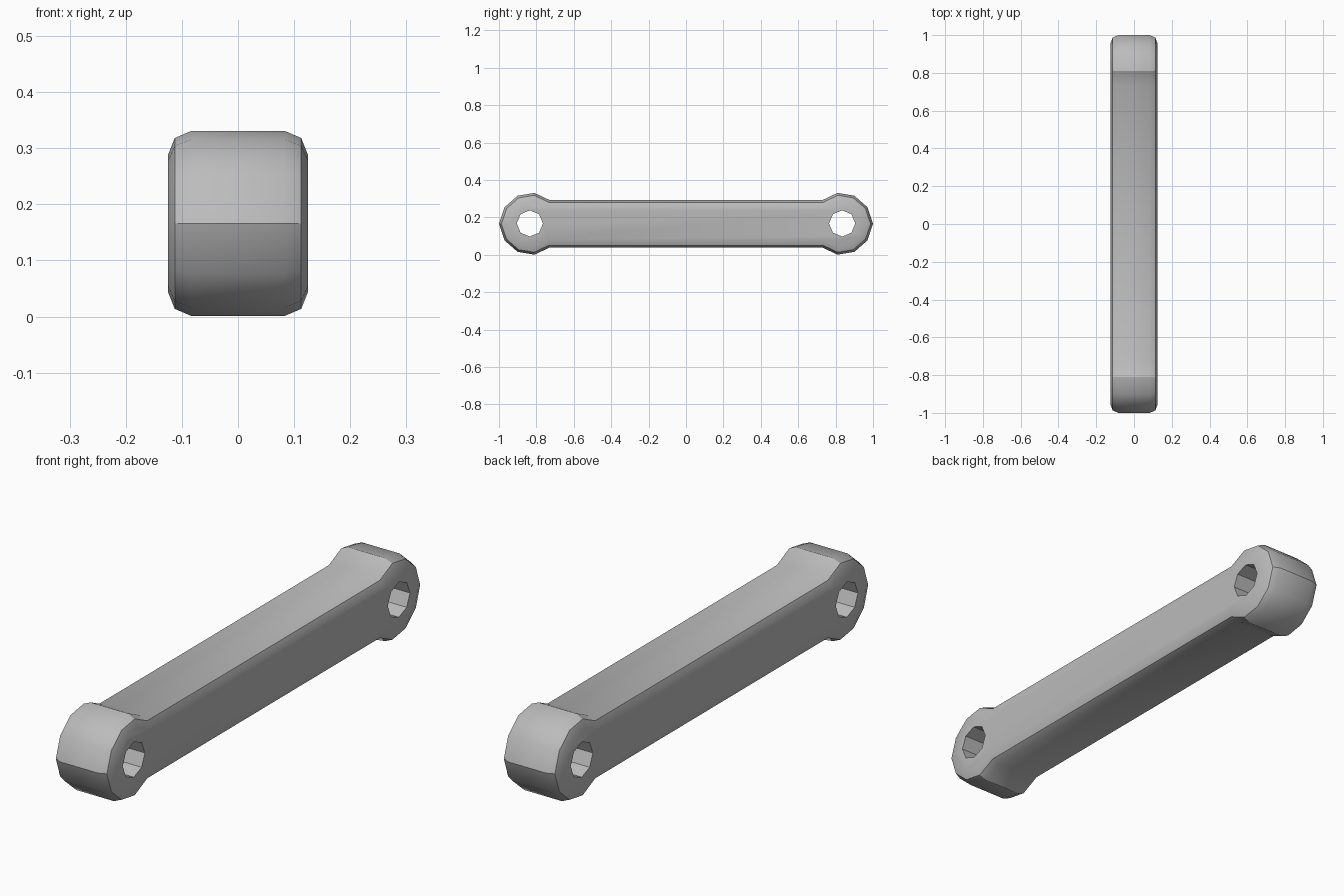
import bpy, bmesh, math
from mathutils import Matrix

cube = bpy.data.objects.get("Cube")
if cube:
    bpy.data.objects.remove(cube, do_unlink=True)

HALF_W, MID_Z, EYE_Y = 0.125, 0.166, 0.835

grey = bpy.data.materials.new("plain_grey")
grey.use_nodes = True
grey.diffuse_color = (0.5, 0.5, 0.5, 1)
grey.node_tree.nodes["Principled BSDF"].inputs["Base Color"].default_value = (0.5, 0.5, 0.5, 1)


def add_object(name, bm):
    bmesh.ops.recalc_face_normals(bm, faces=bm.faces)
    mesh = bpy.data.meshes.new(name)
    bm.to_mesh(mesh)
    bm.free()
    obj = bpy.data.objects.new(name, mesh)
    obj.data.materials.append(grey)
    bpy.context.collection.objects.link(obj)
    return obj


# Side outline: one quarter, mirrored to the other end and the underside
quarter = [(0.73, 0.127), (0.81, 0.165), (0.90, 0.150), (0.97, 0.089)]
end = quarter + [(1.0, 0.0)] + [(y, -z) for y, z in reversed(quarter)]
outline = end + [(-y, -z) for y, z in end]

# Link bar: extruded outline with rounded rims
bm = bmesh.new()
face = bm.faces.new([bm.verts.new((-HALF_W, y, MID_Z + z)) for y, z in outline])
ext = bmesh.ops.extrude_face_region(bm, geom=[face], use_keep_orig=True)
moved = [g for g in ext["geom"] if isinstance(g, bmesh.types.BMVert)]
bmesh.ops.translate(bm, verts=moved, vec=(2 * HALF_W, 0, 0))
bmesh.ops.recalc_face_normals(bm, faces=bm.faces)
rims = [e for e in bm.edges if abs(e.verts[0].co.x - e.verts[1].co.x) < 0.001]
bmesh.ops.bevel(bm, geom=rims, offset=0.042, segments=2, profile=0.5, affect='EDGES')
link = add_object("link_bar", bm)

# Eight-sided pin holes through both ends
for side, label in ((-1, "front"), (1, "back")):
    bm = bmesh.new()
    bmesh.ops.create_cone(bm, cap_ends=True, segments=8, radius1=0.07, radius2=0.07, depth=1,
                          matrix=Matrix.Translation((0, side * EYE_Y, MID_Z + 0.002))
                          @ Matrix.Rotation(math.pi / 2, 4, 'Y'))
    cutter = add_object(label + "_hole_cutter", bm)
    cutter.hide_render = True
    bpy.context.view_layer.objects.active = link
    cut = link.modifiers.new(label + "_hole", 'BOOLEAN')
    cut.operation = 'DIFFERENCE'
    cut.solver = 'EXACT'
    cut.object = cutter
    bpy.ops.object.modifier_apply(modifier=cut.name)
    bpy.data.objects.remove(cutter, do_unlink=True)

# Smooth rims, crisp facets
bpy.ops.object.select_all(action='DESELECT')
link.select_set(True)
bpy.context.view_layer.objects.active = link
bpy.ops.object.shade_smooth_by_angle(angle=math.radians(30))
